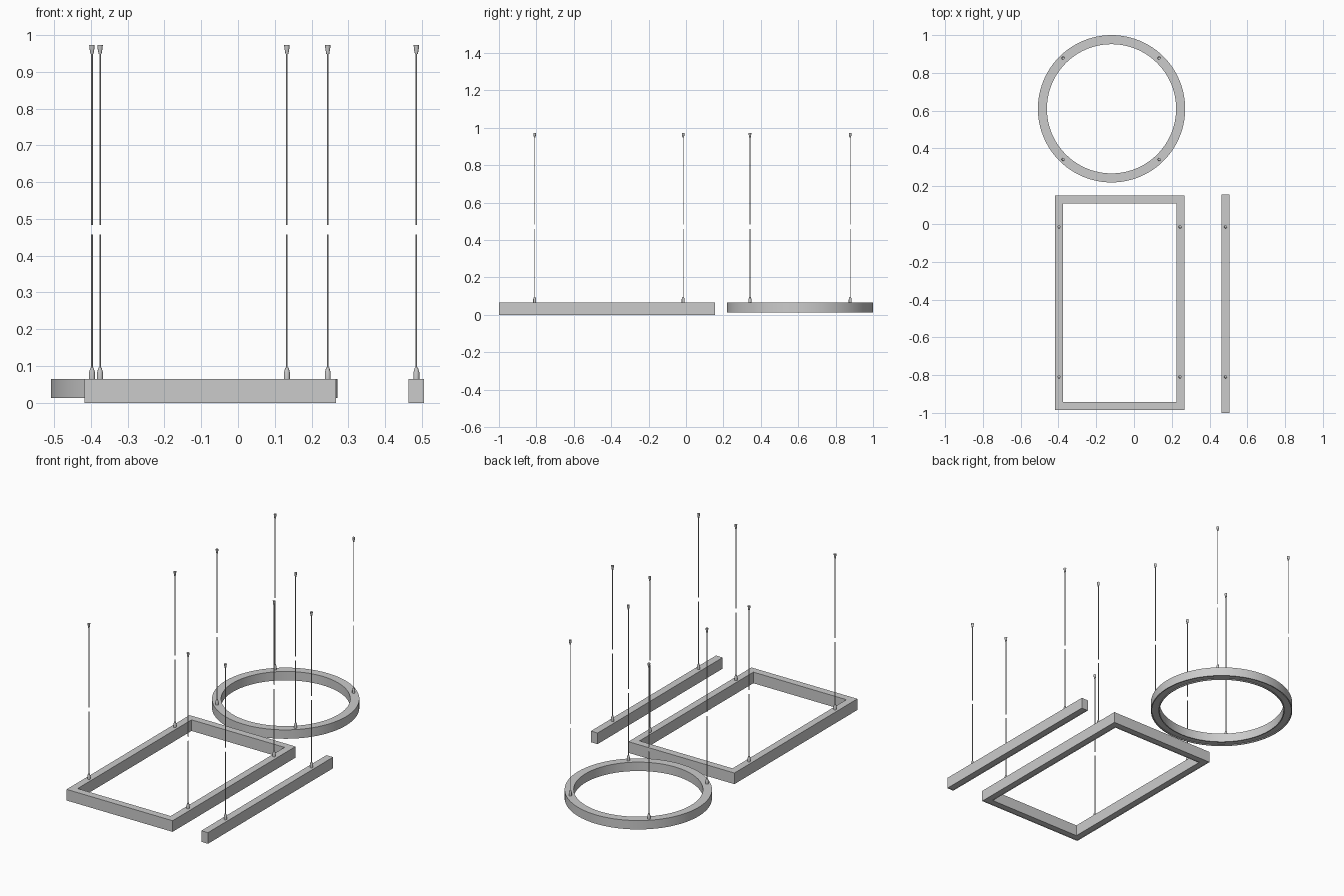
import bpy, bmesh, math

if "Cube" in bpy.data.objects:
    bpy.data.objects.remove(bpy.data.objects["Cube"])

TOP = 0.065


def finish(bm, name, smooth=False):
    bmesh.ops.recalc_face_normals(bm, faces=bm.faces)
    me = bpy.data.meshes.new(name)
    bm.to_mesh(me)
    bm.free()
    ob = bpy.data.objects.new(name, me)
    bpy.context.collection.objects.link(ob)
    if smooth:
        bpy.ops.object.select_all(action='DESELECT')
        ob.select_set(True)
        bpy.context.view_layer.objects.active = ob
        bpy.ops.object.shade_smooth_by_angle(angle=math.radians(35))
    return ob


def skin(bm, loops, closed):
    """Bridge successive point loops; either wrap round or cap both ends."""
    rows = [[bm.verts.new(p) for p in loop] for loop in loops]
    n = len(rows[0])
    pairs = list(zip(rows, rows[1:])) + ([(rows[-1], rows[0])] if closed else [])
    for a, b in pairs:
        for i in range(n):
            j = (i + 1) % n
            bm.faces.new((a[i], a[j], b[j], b[i]))
    if not closed:
        bm.faces.new(rows[0])
        bm.faces.new(rows[-1])


def rect(x0, x1, y0, y1, inset, z):
    return [(x0 + inset, y0 + inset, z), (x1 - inset, y0 + inset, z),
            (x1 - inset, y1 - inset, z), (x0 + inset, y1 - inset, z)]


def circle(cx, cy, r, z, n):
    return [(cx + r * math.cos(2 * math.pi * i / n),
             cy + r * math.sin(2 * math.pi * i / n), z) for i in range(n)]


def channel(width, bottom, lip, depth):
    """Housing cross-section (inset, z) with a recessed diffuser underneath."""
    return [(0, TOP), (0, bottom), (lip, bottom), (lip, bottom + depth),
            (width - lip, bottom + depth), (width - lip, bottom),
            (width, bottom), (width, TOP)]


# Round pendant housing
RX, RY = -0.119, 0.61
bm = bmesh.new()
skin(bm, [circle(RX, RY, 0.39 - d, z, 96)
          for d, z in channel(0.048, 0.013, 0.006, 0.005)], True)
finish(bm, "ring_light", True)

# Rectangular pendant housing with mitred corners
bm = bmesh.new()
skin(bm, [rect(-0.418, 0.267, -0.985, 0.15, d, z)
          for d, z in channel(0.042, 0.0, 0.003, 0.002)], True)
finish(bm, "rectangular_light")

# Straight bar housing
bm = bmesh.new()
skin(bm, [rect(0.463, 0.506, -1.0, 0.155, d, z)
          for d, z in [(0, TOP), (0, 0), (0.003, 0), (0.003, 0.002)]], False)
finish(bm, "bar_light")

# Suspension parts: each is a list of (radius, z) turned about the cable axis
PARTS = {
    "cable_grip": [(0.008, TOP), (0.008, 0.083), (0.004, 0.096)],
    "lower_cable": [(0.0022, 0.094), (0.0022, 0.458)],
    "upper_cable": [(0.0022, 0.483), (0.0022, 0.952)],
    "ceiling_mount": [(0.004, 0.948), (0.007, 0.965), (0.0075, 0.973)],
}
GROUPS = {
    "ring": [(x, y) for x in (-0.375, 0.133) for y in (0.342, 0.878)],
    "rectangle": [(x, y) for x in (-0.397, 0.244) for y in (-0.809, -0.015)],
    "bar": [(0.485, y) for y in (-0.809, -0.015)],
}
for group, spots in GROUPS.items():
    for part, profile in PARTS.items():
        bm = bmesh.new()
        for x, y in spots:
            skin(bm, [circle(x, y, r, z, 16) for r, z in profile], False)
        finish(bm, f"{group}_{part}s", True)
